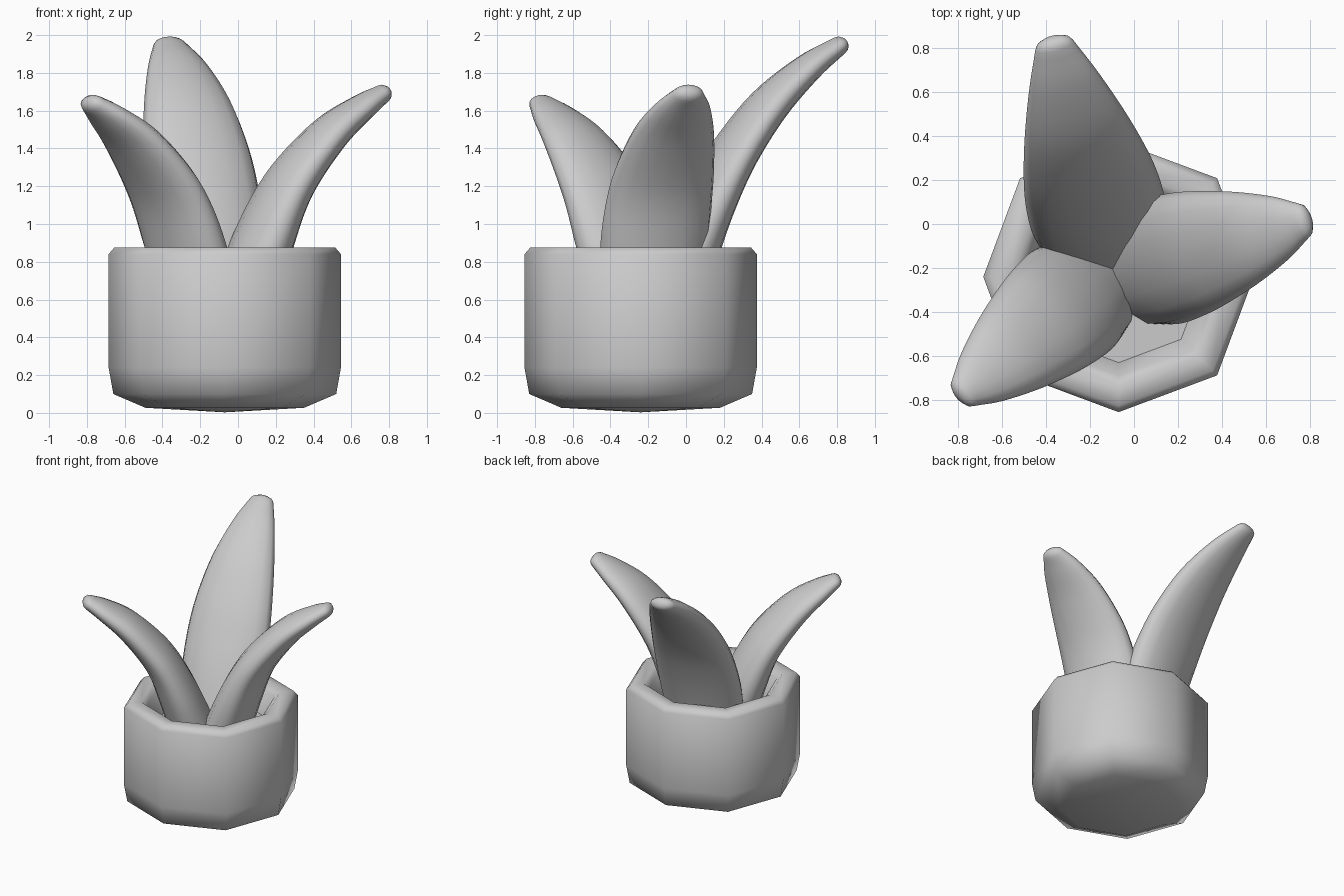
import bpy, bmesh, math
from mathutils import Vector

if "Cube" in bpy.data.objects:
    bpy.data.objects.remove(bpy.data.objects["Cube"])


def make_object(name, rings, start, end, angle=60):
    """Skin a list of equal-sized vertex rings and close both ends on a point."""
    bm = bmesh.new()
    loops = [[bm.verts.new(p) for p in ring] for ring in rings]
    n = len(loops[0])
    for a, b in zip(loops, loops[1:]):
        for i in range(n):
            j = (i + 1) % n
            bm.faces.new((a[i], a[j], b[j], b[i]))
    for loop, tip in ((loops[0], start), (loops[-1], end)):
        v = bm.verts.new(tip)
        for i in range(n):
            bm.faces.new((loop[i], loop[(i + 1) % n], v))
    bmesh.ops.recalc_face_normals(bm, faces=bm.faces)
    mesh = bpy.data.meshes.new(name)
    bm.to_mesh(mesh)
    bm.free()
    ob = bpy.data.objects.new(name, mesh)
    bpy.context.collection.objects.link(ob)
    bpy.ops.object.select_all(action='DESELECT')
    ob.select_set(True)
    bpy.context.view_layer.objects.active = ob
    bpy.ops.object.shade_smooth_by_angle(angle=math.radians(angle))
    return ob


def smooth_path(pts, steps=5):
    """Catmull-Rom interpolation through the control points."""
    pts = [Vector(p) for p in pts]
    ext = [2 * pts[0] - pts[1]] + pts + [2 * pts[-1] - pts[-2]]
    out = []
    for a, b, c, d in zip(ext, ext[1:], ext[2:], ext[3:]):
        for k in range(steps):
            t = k / steps
            out.append(0.5 * (2 * b + (c - a) * t + (2 * a - 5 * b + 4 * c - d) * t ** 2
                              + (3 * b - a - 3 * c + d) * t ** 3))
    return out + [pts[-1]]


# Octagonal pot: (radius, height) profile from the underside, over the rim, to the soil
# (the diagonal corners stand out slightly further than the axis corners)
POT = Vector((-0.07, -0.24, 0))
profile = [(0.42, 0.027), (0.59, 0.10), (0.615, 0.24), (0.615, 0.84), (0.585, 0.875),
           (0.49, 0.875), (0.45, 0.84), (0.39, 0.68)]
pot_rings = []
for r, z in profile:
    pot_rings.append([])
    for i in range(8):
        a, rr = i * math.pi / 4, r * (1.03 if i % 2 else 1.0)
        pot_rings[-1].append(POT + Vector((rr * math.cos(a), rr * math.sin(a), z)))
make_object("pot", pot_rings, POT + Vector((0, 0, 0.003)), POT + Vector((0, 0, 0.68)))


# Leaves: control points are (outward distance, height, half width, half thickness)
def leaf(name, heart, azimuth, points, sides=16):
    a = math.radians(azimuth)
    out = Vector((math.cos(a), math.sin(a), 0))
    side = Vector((-math.sin(a), math.cos(a), 0))
    up = Vector((0, 0, 1))
    path = smooth_path(points)
    centres = [Vector(heart) + out * p[0] + up * p[1] for p in path]

    def ring(c, normal, w, t):
        return [c + side * w * math.cos(k * math.tau / sides)
                + normal * t * math.sin(k * math.tau / sides) for k in range(sides)]

    rings = []
    for i, p in enumerate(path):
        tangent = (centres[min(i + 1, len(path) - 1)] - centres[max(i - 1, 0)]).normalized()
        rings.append(ring(centres[i], side.cross(tangent), p[2], p[3]))
    # rounded tip
    tangent = (centres[-1] - centres[-2]).normalized()
    w, t = path[-1][2], path[-1][3]
    for f, d in ((0.85, 0.022), (0.5, 0.038)):
        rings.append(ring(centres[-1] + tangent * d, side.cross(tangent), w * f, t * f))
    make_object(name, rings, centres[0], centres[-1] + tangent * 0.043, 80)


leaf("back_leaf", (-0.10, -0.20, 0), 104.5,
     [(0.13, 0.62, 0.28, 0.17), (0.24, 0.92, 0.31, 0.15), (0.355, 1.17, 0.31, 0.13),
      (0.48, 1.39, 0.29, 0.115), (0.66, 1.63, 0.24, 0.10),
      (0.87, 1.825, 0.165, 0.075), (1.045, 1.945, 0.09, 0.05)])

short = [(0.14, 0.62, 0.27, 0.165), (0.24, 0.90, 0.295, 0.15), (0.34, 1.13, 0.29, 0.13),
         (0.45, 1.30, 0.27, 0.115), (0.62, 1.49, 0.22, 0.095),
         (0.79, 1.62, 0.15, 0.07), (0.90, 1.69, 0.085, 0.05)]
leaf("right_leaf", (-0.10, -0.235, 0), 16, short)
leaf("left_leaf", (-0.10, -0.19, 0), 220.5,
     [(s * 0.98, 0.62 + (z - 0.62) * 0.95, w * 0.97, t) for s, z, w, t in short])
